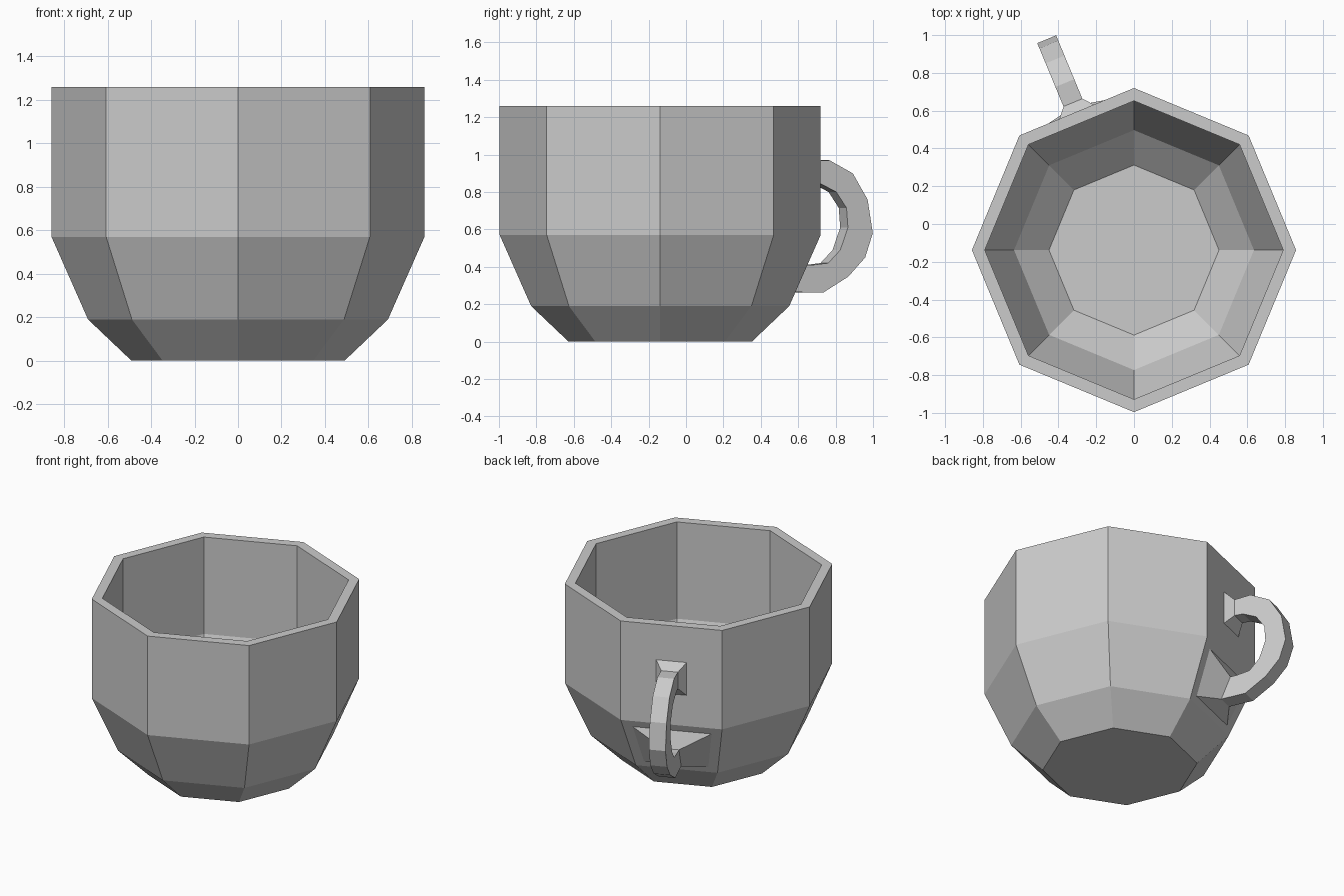
import bpy, bmesh
from math import cos, sin, pi, radians
from mathutils import Vector

if "Cube" in bpy.data.objects:
    bpy.data.objects.remove(bpy.data.objects["Cube"])

CENTRE = Vector((0, -0.138, 0))
SIDES = 8


def loft(name, rings):
    """Join a row of equal-sized vertex rings with quads and cap both ends."""
    bm = bmesh.new()
    loops = [[bm.verts.new(p) for p in ring] for ring in rings]
    n = len(loops[0])
    for a, b in zip(loops, loops[1:]):
        for i in range(n):
            j = (i + 1) % n
            bm.faces.new((a[i], a[j], b[j], b[i]))
    bm.faces.new(loops[0])
    bm.faces.new(loops[-1])
    bmesh.ops.recalc_face_normals(bm, faces=bm.faces)
    mesh = bpy.data.meshes.new(name)
    bm.to_mesh(mesh)
    bm.free()
    obj = bpy.data.objects.new(name, mesh)
    bpy.context.collection.objects.link(obj)
    return obj


def octagon(r, z):
    return [CENTRE + Vector((r * cos(2 * pi * i / SIDES), r * sin(2 * pi * i / SIDES), z))
            for i in range(SIDES)]


# Cup: outside profile from the foot up to the rim, then down the inside
profile = [(0.49, 0), (0.69, 0.19), (0.858, 0.57), (0.858, 1.26),
           (0.79, 1.26), (0.79, 0.585), (0.635, 0.225), (0.45, 0.065)]
loft("cup", [octagon(r, z) for r, z in profile])

# Handle: stands out from the middle of the back-left facet
OUT = Vector((cos(radians(112.5)), sin(radians(112.5)), 0))
SIDE = Vector((-OUT.y, OUT.x, 0))


def handle_ring(d_out, z_out, d_in, z_in, w_out=0.054, w_in=0.054):
    return [CENTRE + OUT * d + SIDE * w + Vector((0, 0, z))
            for d, z, w in ((d_out, z_out, -w_out), (d_out, z_out, w_out),
                            (d_in, z_in, w_in), (d_in, z_in, -w_in))]


# Outer and inner edge of each section, from upper flare to lower flare
sections = [
    (0.785, 1.02, 0.785, 0.775, 0.105, 0.105),
    (0.845, 0.965, 0.845, 0.85),
    (0.957, 0.97, 0.905, 0.845),
    (1.092, 0.90, 0.997, 0.80),
    (1.178, 0.76, 1.056, 0.715),
    (1.208, 0.58, 1.064, 0.61),
    (1.164, 0.45, 1.02, 0.49),
    (1.067, 0.348, 0.95, 0.42),
    (0.921, 0.262, 0.86, 0.41),
    (0.75, 0.265, 0.815, 0.41),
    (0.648, 0.23, 0.77, 0.53, 0.22, 0.27),
]
loft("handle", [handle_ring(*s) for s in sections])
